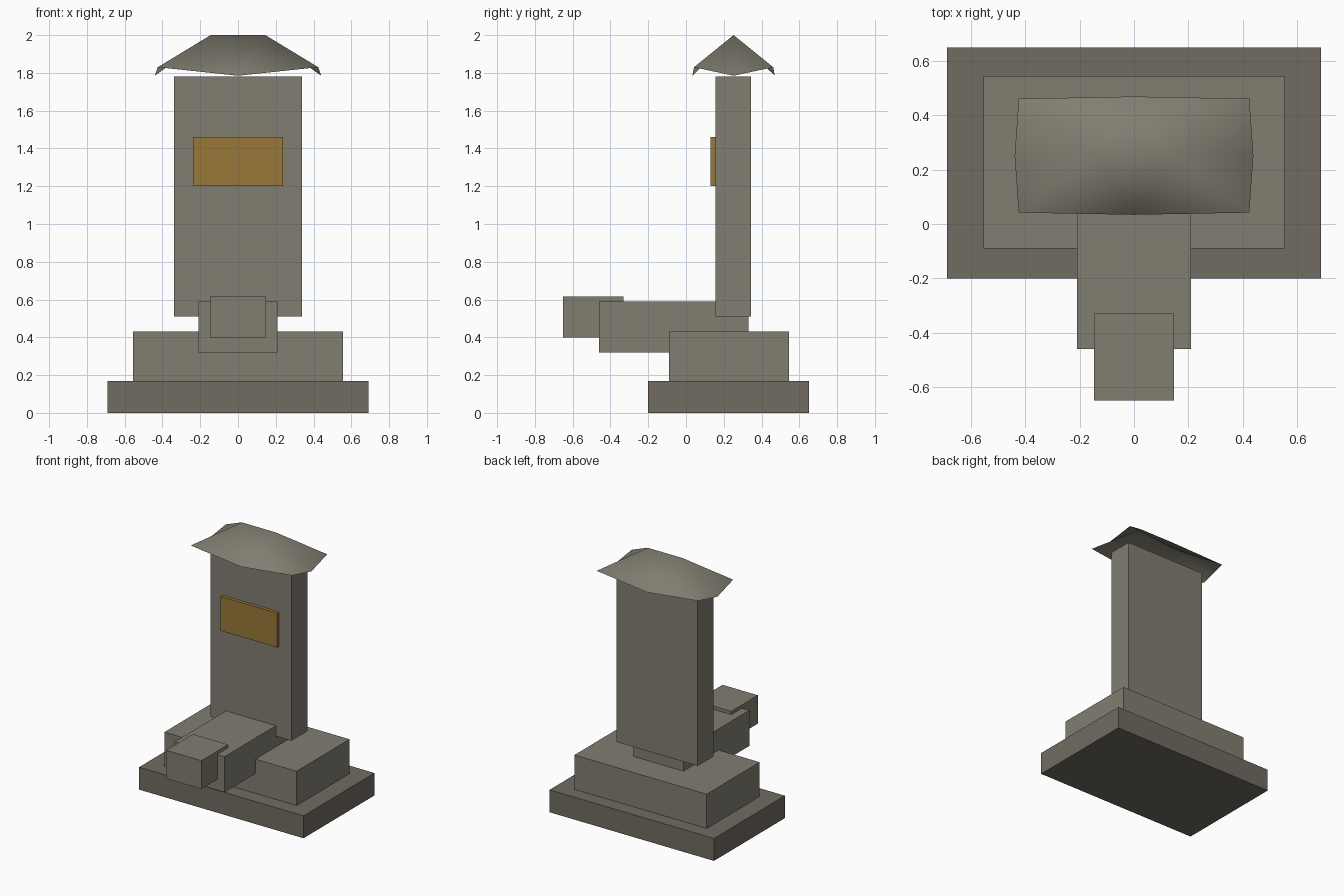
import bpy
import bmesh

if "Cube" in bpy.data.objects:
    bpy.data.objects.remove(bpy.data.objects["Cube"])


def material(name, rgb):
    m = bpy.data.materials.new(name)
    m.diffuse_color = (*rgb, 1)
    m.use_nodes = True
    m.node_tree.nodes["Principled BSDF"].inputs["Base Color"].default_value = m.diffuse_color
    return m


stone = material("stone", (0.22, 0.21, 0.165))
dark_stone = material("dark_stone", (0.165, 0.145, 0.12))
bronze = material("bronze", (0.32, 0.19, 0.04))


def finish(name, bm, mat, smooth=False):
    mesh = bpy.data.meshes.new(name)
    bm.to_mesh(mesh)
    bm.free()
    for p in mesh.polygons:
        p.use_smooth = smooth
    mesh.materials.append(mat)
    obj = bpy.data.objects.new(name, mesh)
    bpy.context.collection.objects.link(obj)
    return obj


def block(name, half_x, y0, y1, z0, z1, mat):
    """Box centred on x = 0, given by its extents."""
    bm = bmesh.new()
    bmesh.ops.create_cube(bm, size=1)
    for v in bm.verts:
        v.co = (v.co.x * 2 * half_x,
                (y0 + y1) / 2 + v.co.y * (y1 - y0),
                (z0 + z1) / 2 + v.co.z * (z1 - z0))
    return finish(name, bm, mat)


# Stepped base, animal-shaped plinth, upright slab and plaque
block("base_step", 0.69, -0.20, 0.65, 0.0, 0.17, dark_stone)
block("upper_step", 0.555, -0.09, 0.545, 0.17, 0.43, stone)
block("plinth_body", 0.21, -0.46, 0.33, 0.32, 0.59, stone)
block("plinth_head", 0.148, -0.65, -0.33, 0.40, 0.615, stone)
block("slab", 0.34, 0.155, 0.345, 0.51, 1.78, stone)
block("plaque", 0.237, 0.13, 0.158, 1.20, 1.46, bronze)

# Hipped roof: an open shell with upturned corners and a short ridge
bm = bmesh.new()
YC = 0.252
eave = [bm.verts.new((x, YC + y, z)) for x, y, z in (
    (-0.425, -0.21, 1.83), (0, -0.218, 1.785), (0.425, -0.21, 1.83), (0.44, 0, 1.785),
    (0.425, 0.21, 1.83), (0, 0.218, 1.785), (-0.425, 0.21, 1.83), (-0.44, 0, 1.785))]
left, right = (bm.verts.new((x, YC, 2.0)) for x in (-0.145, 0.145))
for i, top in enumerate((left, right, right, right, right, left, left, left)):
    bm.faces.new((eave[i], eave[(i + 1) % 8], top))
bm.faces.new((eave[1], right, left))
bm.faces.new((eave[5], left, right))
finish("roof", bm, stone, smooth=True)
